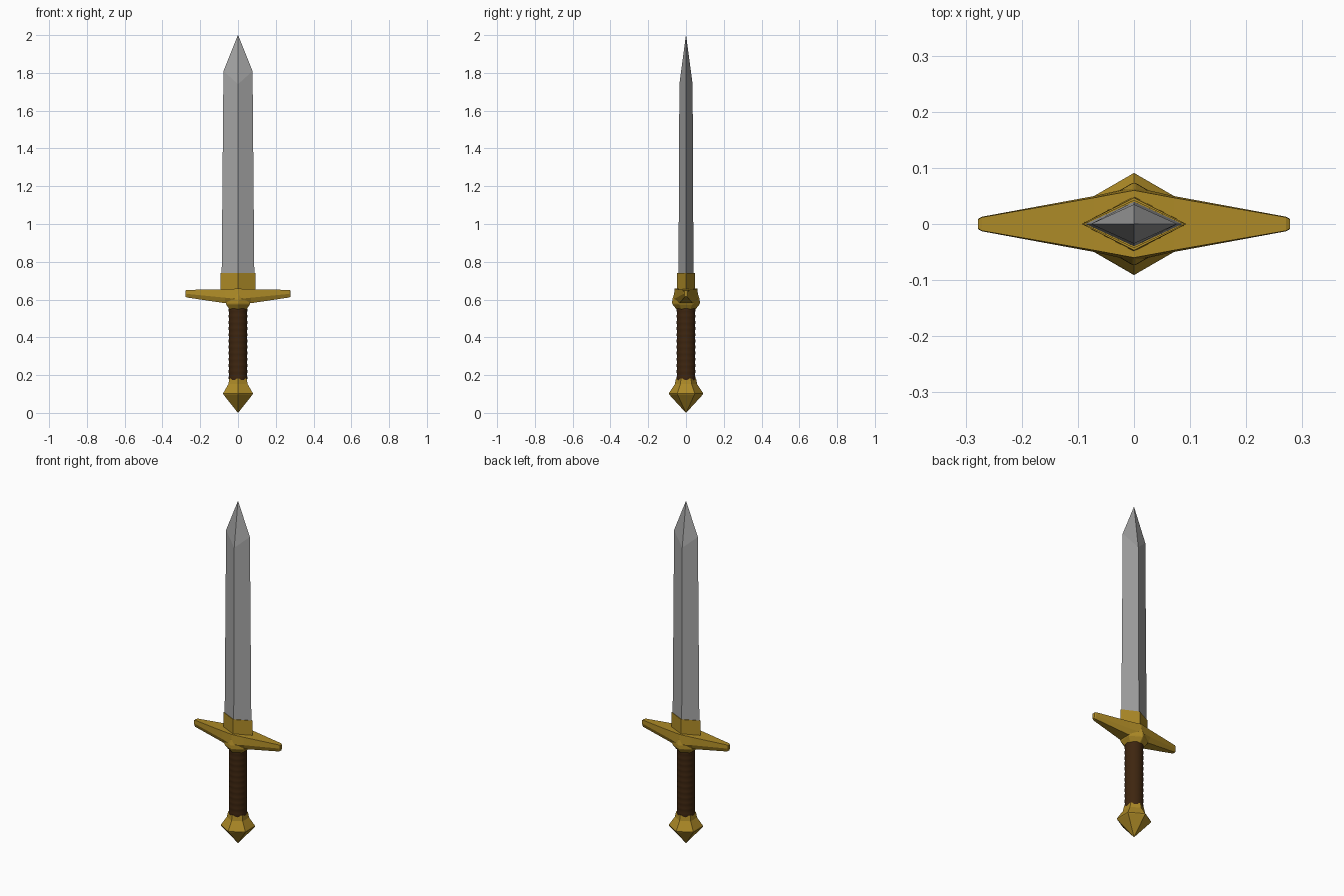
import bpy, bmesh, math

if "Cube" in bpy.data.objects:
    bpy.data.objects.remove(bpy.data.objects["Cube"])


def material(name, rgb):
    m = bpy.data.materials.new(name)
    m.diffuse_color = (*rgb, 1.0)
    m.use_nodes = True
    m.node_tree.nodes["Principled BSDF"].inputs["Base Color"].default_value = m.diffuse_color
    return m


steel = material("steel grey", (0.37, 0.37, 0.37))
gold = material("gold", (0.42, 0.255, 0.02))
leather = material("dark brown leather", (0.048, 0.019, 0.005))


def loft(name, rings, mat, bevel=0.0, smooth=False):
    """Skin a list of equal-length closed rings and cap both ends."""
    bm = bmesh.new()
    rows = [[bm.verts.new(p) for p in ring] for ring in rings]
    n = len(rows[0])
    for a, b in zip(rows, rows[1:]):
        for i in range(n):
            j = (i + 1) % n
            bm.faces.new((a[i], a[j], b[j], b[i]))
    bm.faces.new(rows[0][::-1])
    bm.faces.new(rows[-1])
    bmesh.ops.remove_doubles(bm, verts=bm.verts[:], dist=1e-5)
    bmesh.ops.recalc_face_normals(bm, faces=bm.faces[:])
    me = bpy.data.meshes.new(name)
    bm.to_mesh(me)
    bm.free()
    me.materials.append(mat)
    ob = bpy.data.objects.new(name, me)
    bpy.context.collection.objects.link(ob)
    if bevel:
        mod = ob.modifiers.new("soft edges", 'BEVEL')
        mod.width = bevel
        mod.segments = 1
        mod.limit_method = 'ANGLE'
        mod.angle_limit = math.radians(25)
    if smooth:
        for p in me.polygons:
            p.use_smooth = len(p.vertices) == 4
    return ob


def diamond(hx, hy, z_edge, z_ridge):
    return [(hx, 0, z_edge), (0, hy, z_ridge), (-hx, 0, z_edge), (0, -hy, z_ridge)]


def polygon(r, z, n):
    # first corner points along +y
    return [(-r * math.sin(2 * math.pi * i / n), r * math.cos(2 * math.pi * i / n), z)
            for i in range(n)]


# Blade: diamond section, the ridge bends lower than the cutting edges
loft("blade", [diamond(0.087, 0.040, 0.66, 0.66),
               diamond(0.077, 0.035, 1.81, 1.74),
               diamond(0.0005, 0.0005, 2.0, 2.0)], steel)

# Collar around the blade root, with a small recess at its mouth
loft("blade_collar", [diamond(0.094, 0.049, 0.635, 0.635),
                      diamond(0.093, 0.047, 0.74, 0.74),
                      diamond(0.089, 0.042, 0.74, 0.74),
                      diamond(0.089, 0.042, 0.73, 0.73)], gold)


# Cross guard: hexagonal section tapering to both ends
def guard_ring(x, y_top, y_mid, y_low, z_top, z_mid, z_low):
    return [(x, y_top, z_top), (x, y_mid, z_mid), (x, y_low, z_low),
            (x, -y_low, z_low), (x, -y_mid, z_mid), (x, -y_top, z_top)]


half = [guard_ring(0.07, 0.047, 0.050, 0.034, 0.655, 0.610, 0.581),
        guard_ring(0.271, 0.012, 0.013, 0.009, 0.651, 0.630, 0.611),
        guard_ring(0.278, 0.008, 0.009, 0.006, 0.647, 0.630, 0.615)]
mirrored = [[(-x, y, z) for x, y, z in ring] for ring in reversed(half)]
middle = [guard_ring(0.0, 0.060, 0.066, 0.050, 0.658, 0.602, 0.575)]
loft("cross_guard", mirrored + middle + half, gold)

# Ferrule under the guard
loft("guard_ferrule", [polygon(0.050, 0.547, 6), polygon(0.055, 0.552, 6),
                       polygon(0.075, 0.577, 6), polygon(0.074, 0.600, 6),
                       polygon(0.056, 0.655, 6)], gold, bevel=0.003)

# Grip: round, with shallow wrapped ridges
ridges = 12
z0, z1 = 0.17, 0.56
grip_rings = []
for k in range(ridges):
    for f, r in ((0.0, 0.0470), (0.3, 0.0492), (0.7, 0.0492)):
        grip_rings.append(polygon(r, z0 + (z1 - z0) * (k + f) / ridges, 24))
grip_rings.append(polygon(0.047, z1, 24))
loft("grip", grip_rings, leather, smooth=True)

# Pommel: six-sided, pointed at the bottom
loft("pommel", [polygon(0.0005, 0.0, 6), polygon(0.089, 0.097, 6),
                polygon(0.091, 0.102, 6), polygon(0.089, 0.107, 6),
                polygon(0.059, 0.152, 6), polygon(0.053, 0.182, 6)], gold)
